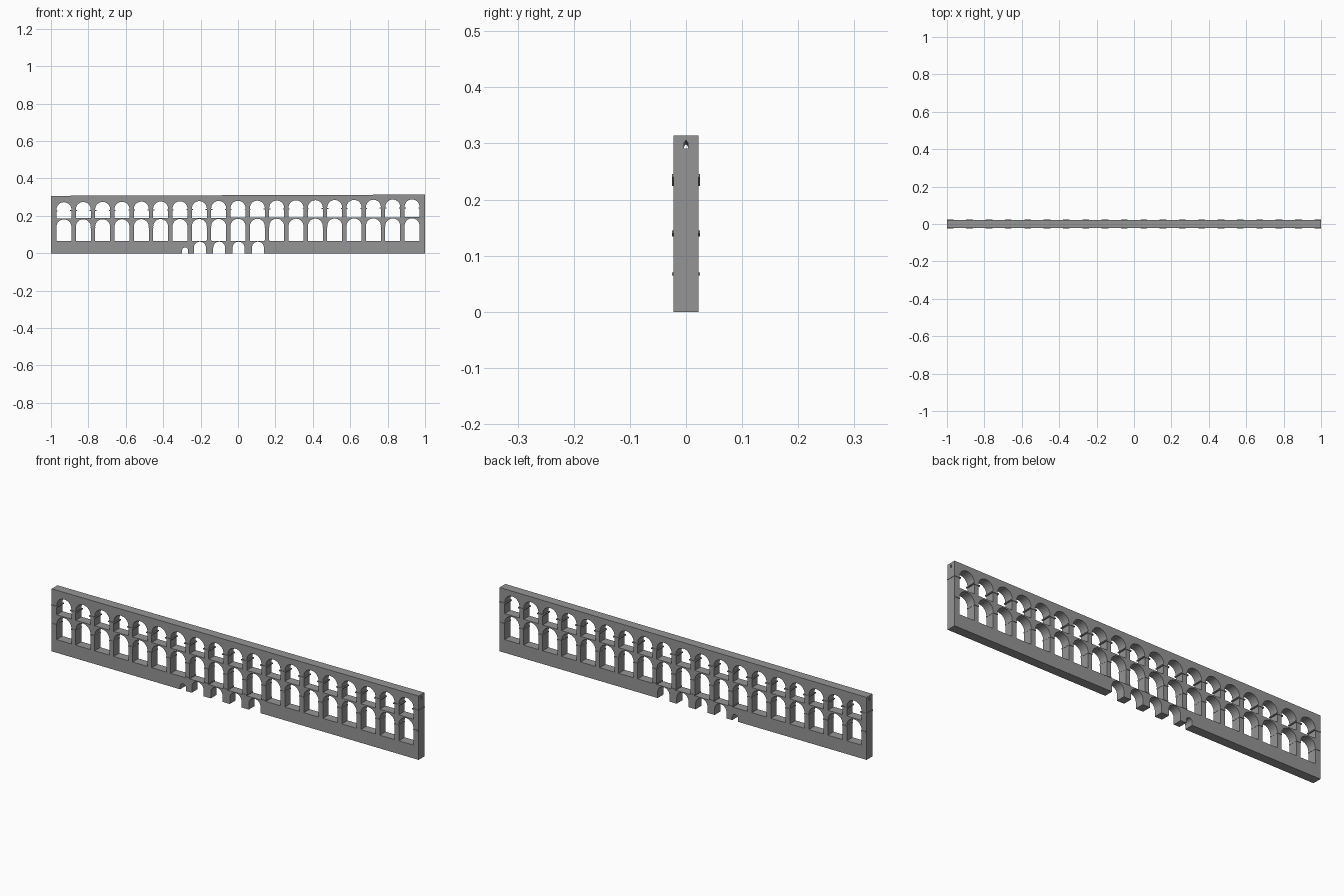
import bpy, bmesh, math

if "Cube" in bpy.data.objects:
    bpy.data.objects.remove(bpy.data.objects["Cube"])

BAYS, STEP = 19, 0.1034
HALF_X, HALF_Y = 0.9985, 0.0225

# Dark grey stone
stone = bpy.data.materials.new("dark_stone")
stone.diffuse_color = (0.3, 0.3, 0.3, 1)
stone.use_nodes = True
stone.node_tree.nodes["Principled BSDF"].inputs["Base Color"].default_value = stone.diffuse_color


def new_object(name, bm):
    bmesh.ops.recalc_face_normals(bm, faces=bm.faces)
    mesh = bpy.data.meshes.new(name)
    bm.to_mesh(mesh)
    bm.free()
    mesh.materials.append(stone)
    ob = bpy.data.objects.new(name, mesh)
    bpy.context.collection.objects.link(ob)
    return ob


def loft(bm, ring_a, ring_b):
    a = [bm.verts.new(p) for p in ring_a]
    b = [bm.verts.new(p) for p in ring_b]
    bm.faces.new(a)
    bm.faces.new(b[::-1])
    n = len(a)
    for i in range(n):
        bm.faces.new((a[i], b[i], b[(i + 1) % n], a[(i + 1) % n]))


def slab(bm, pts, y):
    loft(bm, [(x, -y, z) for x, z in pts], [(x, y, z) for x, z in pts])


def arch(bm, x, floor, spring, r, n=14):
    pts = [(x - r, floor), (x + r, floor)]
    pts += [(x + r * math.cos(math.pi * i / n), spring + r * math.sin(math.pi * i / n))
            for i in range(n + 1)]
    slab(bm, pts, 0.1)


# Heights of each tier, rising gently toward +x
def upper_spring(x): return 0.2405 + 0.008 * x
def upper_floor(x): return 0.190 + 0.003 * x
def middle_spring(x): return 0.144 + 0.003 * x
def middle_floor(x): return 0.065


def cut(target, cutter):
    cutter.hide_render = True
    cutter.hide_set(True)
    mod = target.modifiers.new(cutter.name, 'BOOLEAN')
    mod.operation = 'DIFFERENCE'
    mod.solver = 'EXACT'
    mod.object = cutter


# Main wall
bm = bmesh.new()
slab(bm, [(-HALF_X, 0), (HALF_X, 0), (HALF_X, 0.3138), (-HALF_X, 0.3072)], HALF_Y)
wall = new_object("aqueduct_wall", bm)

# Arched openings
bm = bmesh.new()
for i in range(BAYS):
    x = (i - (BAYS - 1) / 2) * STEP
    arch(bm, x, upper_floor(x), upper_spring(x), 0.04)
    arch(bm, x, middle_floor(x), middle_spring(x), 0.04)
for x in (-2 * STEP, -STEP, 0, STEP):
    # leave a thin floor under the middle tier
    arch(bm, x + 0.003, -0.05, 0.030, 0.032)
arch(bm, -0.283, -0.05, 0.015, 0.016)
cut(wall, new_object("arch_cutter", bm))

# Water channel running the whole length under the top
bm = bmesh.new()
section = [(-0.004, 0), (0.004, 0), (0.004, 0.010), (0, 0.0145), (-0.004, 0.010)]
loft(bm, [(-1.1, y, 0.2837 + z) for y, z in section],
     [(1.1, y, 0.2913 + z) for y, z in section])
cut(wall, new_object("channel_cutter", bm))


# Impost bands capping the piers at each arch springing
def imposts(name, height, piers, thick, half_w, limit=HALF_X):
    bm = bmesh.new()
    for k in piers:
        x = (k - BAYS / 2) * STEP
        a, b = max(x - half_w, -limit), min(x + half_w, limit)
        z = height(x)
        slab(bm, [(a, z - thick), (b, z - thick), (b, z), (a, z)], 0.0247)
    return new_object(name, bm)


imposts("upper_imposts", lambda x: upper_spring(x) - 0.003, range(BAYS + 1), 0.005, 0.018, 1.0)
imposts("middle_imposts", lambda x: middle_spring(x) - 0.002, range(BAYS + 1), 0.005, 0.0125)
imposts("lower_imposts", lambda x: 0.070, range(7, 12), 0.005, 0.0125)
